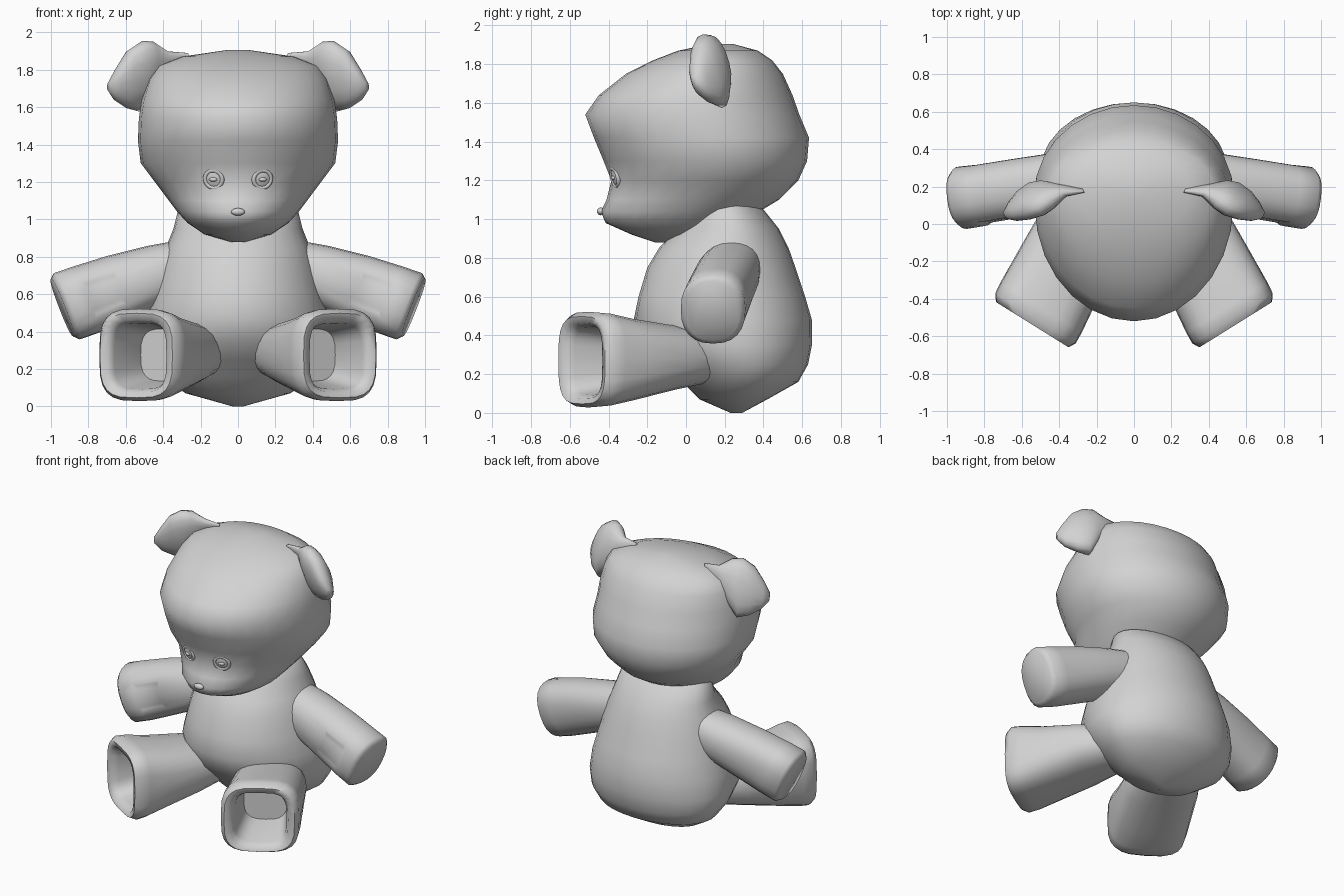
import bpy, bmesh, math
from mathutils import Vector

cube = bpy.data.objects.get("Cube")
if cube:
    bpy.data.objects.remove(cube, do_unlink=True)

grey = bpy.data.materials.new("plush grey")
grey.use_nodes = True
TONE = (0.65, 0.65, 0.65, 1)
grey.diffuse_color = TONE
grey.node_tree.nodes["Principled BSDF"].inputs["Base Color"].default_value = TONE


def power(value, p):
    return math.copysign(abs(value) ** p, value)


def loop(center, u, v, square=2, count=24):
    """Ring of points round a centre; square above 2 gives a boxier outline."""
    center, u, v = Vector(center), Vector(u), Vector(v)
    angles = [math.tau * i / count for i in range(count)]
    return [center + u * power(math.cos(a), 2 / square)
            + v * power(math.sin(a), 2 / square) for a in angles]


def egg_slice(z, front, back, width, count=28):
    """Horizontal slice with separate front and back depths."""
    mid = front + 0.56 * (back - front)
    ring = []
    for i in range(count):
        a = math.tau * i / count
        s = math.sin(a)
        y = mid + s * (back - mid if s > 0 else mid - front)
        ring.append(Vector((width * math.cos(a), y, z)))
    return ring


def finish(obj, angle=50):
    obj.data.materials.append(grey)
    bpy.ops.object.select_all(action='DESELECT')
    obj.select_set(True)
    bpy.context.view_layer.objects.active = obj
    bpy.ops.object.shade_smooth_by_angle(angle=math.radians(angle))
    return obj


def loft(name, rings, side=1, dent=None, angle=65):
    """Skin closed rings, cap both ends, optionally press in chosen faces."""
    bm = bmesh.new()
    rows = [[bm.verts.new((p.x * side, p.y, p.z)) for p in ring] for ring in rings]
    n = len(rows[0])
    for a, b in zip(rows, rows[1:]):
        for i in range(n):
            j = (i + 1) % n
            bm.faces.new((a[i], a[j], b[j], b[i]))
    bm.faces.new(rows[0])
    bm.faces.new(rows[-1])
    bmesh.ops.recalc_face_normals(bm, faces=bm.faces)
    if dent:
        patch = [f for f in bm.faces if dent(f)]
        bmesh.ops.inset_region(bm, faces=patch, thickness=0.025, depth=-0.013)
    mesh = bpy.data.meshes.new(name)
    bm.to_mesh(mesh)
    bm.free()
    obj = bpy.data.objects.new(name, mesh)
    bpy.context.collection.objects.link(obj)
    return finish(obj, angle)


# Torso: slices of height, front, back, half width
torso = [(0.0, .23, .29, .03), (.07, .07, .42, .28), (.16, -.02, .58, .42),
         (.25, -.12, .63, .48), (.35, -.22, .65, .505), (.48, -.27, .65, .49),
         (.60, -.245, .615, .46), (.75, -.20, .565, .42), (.85, -.14, .53, .385),
         (.95, -.05, .48, .345), (1.05, .0, .40, .32), (1.12, .08, .30, .22)]
loft("torso", [egg_slice(*s) for s in torso])

# Head: chin, muzzle, overhanging brow and crown
head_slices = [(.88, -.16, .05, .05), (.92, -.28, .20, .18),
               (.98, -.415, .30, .27), (1.04, -.44, .38, .325),
               (1.10, -.41, .48, .37), (1.20, -.385, .58, .445),
               (1.30, -.425, .625, .52), (1.42, -.475, .635, .535),
               (1.54, -.52, .585, .53), (1.64, -.45, .55, .515),
               (1.75, -.31, .50, .48), (1.82, -.17, .445, .43),
               (1.87, -.04, .37, .30), (1.905, .13, .24, .06)]
head = loft("head", [egg_slice(*s) for s in head_slices])


def on_face(x, z):
    """Point on the front of the head."""
    return head.ray_cast(Vector((x, -2, z)), Vector((0, 1, 0)))[1]


# Nose
bpy.ops.mesh.primitive_uv_sphere_add(segments=16, ring_count=8, radius=1,
                                     location=on_face(0, 1.04))
nose = bpy.context.object
nose.name = "nose"
nose.scale = (.037, .02, .02)
finish(nose)

for side, label in ((1, "left"), (-1, "right")):
    # Arm: centre, half depth, half height, boxiness
    arm = [((.25, .24, .76), .15, .14, 2.2), ((.42, .215, .71), .165, .16, 2.2),
           ((.64, .182, .635), .165, .18, 2.3), ((.82, .153, .568), .165, .19, 2.4),
           ((.915, .14, .535), .168, .19, 2.4), ((.94, .138, .527), .14, .165, 2.4)]
    across = Vector((.12, 1, 0)).normalized()
    upward = Vector((.36, 0, .93)).normalized()
    loft(label + "_arm",
         [loop(c, across * d, upward * h, sq) for c, d, h, sq in arm], side,
         dent=lambda f: (f.normal.y < -.7 and .66 < abs(f.calc_center_median().x) < .8
                         and abs(f.calc_center_median().z - .6) < .1))

    # Leg: distance, centre height, half width, half height, boxiness.
    # The last rings turn back inside to hollow out the foot.
    leg = [(-.10, .285, .19, .14, 2.2), (.08, .285, .24, .17, 2.4),
           (.35, .275, .25, .215, 2.8), (.50, .275, .255, .242, 3.2),
           (.57, .275, .253, .247, 3.4), (.61, .272, .228, .226, 3.4),
           (.60, .268, .185, .194, 3.6), (.55, .268, .168, .176, 3.6),
           (.28, .275, .14, .14, 3)]
    along, out = Vector((.433, -.833, 0)), Vector((.85, .53, 0))
    loft(label + "_leg",
         [loop(Vector((.28, -.03, z)) + along * t, out * w, (0, 0, h), sq)
          for t, z, w, h, sq in leg], side)

    # Ear: flattened flap running out from the crown
    ear = [((.27, .18, 1.87), .02, .012), ((.38, .18, 1.85), .05, .035),
           ((.46, .16, 1.81), .145, .075), ((.52, .135, 1.765), .195, .085),
           ((.59, .10, 1.75), .16, .075), ((.65, .065, 1.72), .09, .05),
           ((.69, .045, 1.71), .025, .02)]
    tall, thick = Vector((-.04, -.25, .97)), Vector((.5, .84, 0))
    loft(label + "_ear",
         [loop(c, tall * h, thick * t, 2.2, 16) for c, h, t in ear], side)

    # Eye: raised rim with a domed button inside
    spot = on_face(.13 * side, 1.215)
    tilt = (math.radians(102), 0, math.radians(18 * side))
    bpy.ops.mesh.primitive_torus_add(location=spot, rotation=tilt, major_radius=.048,
                                     minor_radius=.012, major_segments=24,
                                     minor_segments=8)
    rim = bpy.context.object
    rim.name = label + "_eye_rim"
    finish(rim)
    for part, size in (("button", (.045, .045, .012)), ("pupil", (.026, .014, .022))):
        bpy.ops.mesh.primitive_uv_sphere_add(segments=16, ring_count=8, radius=1,
                                             location=spot, rotation=tilt)
        bead = bpy.context.object
        bead.name = label + "_eye_" + part
        bead.scale = size
        finish(bead)
